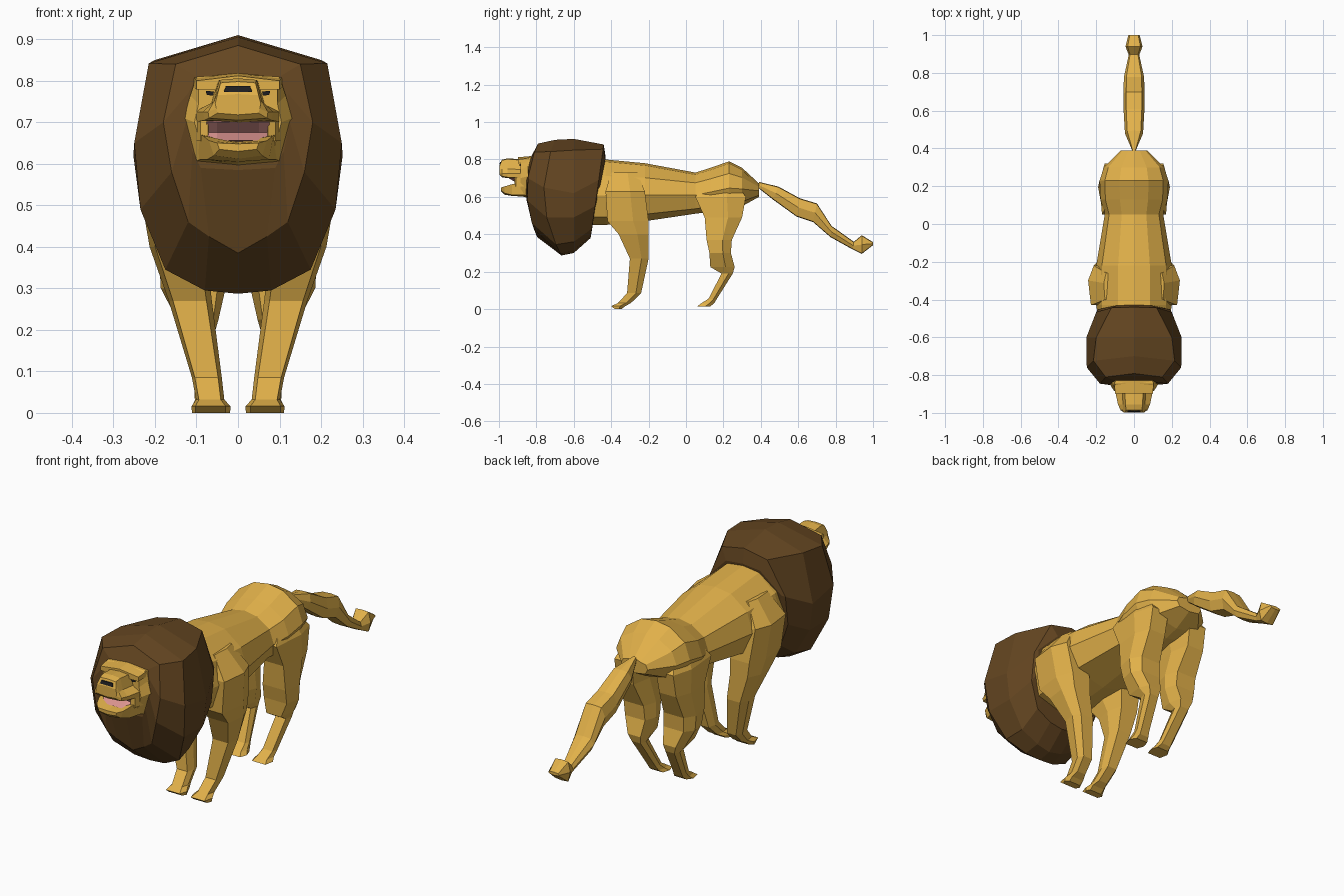
import bpy, bmesh, math


def material(name, rgb):
    m = bpy.data.materials.new(name)
    m.diffuse_color = (*rgb, 1)
    return m


GOLD = material("golden fur", (0.76, 0.44, 0.068))
BROWN = material("brown mane", (0.128, 0.061, 0.015))
PINK = material("pink mouth", (0.72, 0.30, 0.28))
BLACK = material("black", (0.012, 0.012, 0.014))


def loft(name, rings, mat):
    """Skin a list of equal-length closed rings and cap both ends."""
    bm = bmesh.new()
    vs = [[bm.verts.new(p) for p in r] for r in rings]
    n = len(vs[0])
    for a, b in zip(vs, vs[1:]):
        for i in range(n):
            j = (i + 1) % n
            bm.faces.new((a[i], a[j], b[j], b[i]))
    bm.faces.new(vs[0])
    bm.faces.new(vs[-1])
    bmesh.ops.recalc_face_normals(bm, faces=bm.faces)
    me = bpy.data.meshes.new(name)
    bm.to_mesh(me)
    bm.free()
    me.materials.append(mat)
    ob = bpy.data.objects.new(name, me)
    bpy.context.collection.objects.link(ob)
    return ob


def section(y, half, bow=0.0, lean=0.0):
    """Mirror a half outline (top to bottom centre); bow and lean move it in y by height."""
    pts = half + [(-x, z) for x, z in half[-2:0:-1]]
    return [(x, y + bow * (z - 0.63) ** 2 + lean * (z - 0.63), z) for x, z in pts]


def leg(name, rows, side):
    """Six-sided limb from rows of (x, z, half width, y front, y back)."""
    rings = []
    for cx, z, hx, y0, y1 in rows:
        cy, hy = (y0 + y1) / 2, (y1 - y0) / 2
        rings.append([(side * (cx + u * hx), cy + v * hy, z) for u, v in
                      ((1, .25), (.6, 1), (-.75, 1), (-1, 0), (-.75, -1), (.8, -1))])
    return loft(name, rings, GOLD)


# torso: y, top, bottom, half width
rings = []
for y, t, b, w in ((-.55, .80, .45, .18), (-.43, .80, .45, .20), (-.22, .78, .47, .20),
                   (.05, .73, .51, .155), (.13, .755, .52, .178), (.23, .79, .53, .182),
                   (.30, .755, .55, .16), (.39, .672, .60, .07)):
    h = t - b
    rings.append(section(y, [(0, t), (w * .42, t - .012), (w * .85, t - h * .25),
                             (w, b + h * .45), (w * .8, b + h * .12), (0, b)]))
loft("torso", rings, GOLD)

# legs
FRONT = [(.13, .73, .03, -.40, -.26), (.168, .63, .075, -.43, -.22), (.15, .47, .075, -.42, -.20),
         (.145, .40, .068, -.36, -.20), (.115, .27, .052, -.30, -.20), (.075, .085, .036, -.315, -.24),
         (.067, .032, .034, -.365, -.295), (.065, .016, .047, -.40, -.325), (.065, 0, .046, -.38, -.345)]
HIND = [(.10, .71, .03, .13, .24), (.115, .60, .068, .05, .32), (.118, .49, .066, .10, .30),
        (.112, .37, .078, .11, .245), (.108, .30, .078, .125, .24), (.097, .225, .05, .13, .26),
        (.092, .19, .035, .19, .25), (.072, .055, .033, .12, .165), (.068, .03, .036, .08, .15),
        (.066, .015, .046, .06, .13)]
for s, tag in ((1, "right"), (-1, "left")):
    leg("front_leg_" + tag, FRONT, s)
    leg("hind_leg_" + tag, HIND, s)

# tail: y, top, bottom, half width, lean
rings = []
for y, t, b, w, k in ((.39, .68, .645, .01, 0), (.48, .655, .585, .048, .4), (.60, .592, .495, .055, .2),
                      (.69, .565, .465, .055, .2), (.775, .445, .385, .054, .1), (.895, .36, .318, .028, .1),
                      (.94, .395, .295, .045, 0), (1.0, .358, .342, .03, 0)):
    m = (t + b) / 2
    rings.append([(x, y + k * (z - m), z) for x, y, z in section(
        y, [(0, t), (w * .75, t - .003), (w, m), (w * .75, b + .003), (0, b)])])
loft("tail", rings, GOLD)

# mane: rings from face opening, over the bulge, to the back of the neck
loft("mane", [
    section(-.855, [(0, .815), (.10, .81), (.12, .77), (.125, .70), (.11, .63), (.09, .59), (0, .585)], .8),
    section(-.85, [(0, .885), (.15, .84), (.18, .70), (.16, .58), (.12, .46), (.07, .425), (0, .385)], .9),
    section(-.76, [(0, .905), (.215, .842), (.250, .65), (.235, .49), (.175, .345), (.08, .295), (0, .287)], .8),
    section(-.60, [(0, .91), (.20, .85), (.252, .62), (.235, .49), (.16, .36), (.07, .315), (0, .30)]),
    section(-.475, [(0, .88), (.12, .855), (.20, .69), (.20, .55), (.15, .43), (.07, .39), (0, .38)], 0, .14),
    section(-.465, [(0, .81), (.09, .80), (.19, .70), (.17, .60), (.11, .52), (.05, .50), (0, .50)], 0, .2),
], BROWN)

# head
loft("head", [
    section(-.72, [(0, .80), (.09, .80), (.11, .76), (.12, .70), (.10, .61), (0, .60)]),
    section(-.845, [(0, .815), (.10, .81), (.115, .765), (.13, .71), (.105, .605), (0, .595)]),
    section(-.885, [(0, .795), (.095, .79), (.095, .745), (.105, .70), (.08, .615), (0, .605)]),
], GOLD)
loft("brow", [
    section(-.83, [(0, .818), (.105, .808), (.108, .785), (0, .785)]),
    section(-.898, [(0, .812), (.10, .80), (.10, .779), (0, .779)]),
], GOLD)
loft("muzzle", [
    section(-.86, [(0, .80), (.05, .795), (.065, .745), (.105, .725), (.105, .70), (0, .70)]),
    section(-.955, [(0, .806), (.045, .802), (.058, .75), (.085, .725), (.08, .705), (0, .70)]),
    section(-.985, [(0, .798), (.042, .795), (.058, .75), (.072, .725), (.07, .71), (0, .705)]),
    section(-.997, [(0, .768), (.05, .765), (.055, .745), (.052, .733), (.05, .722), (0, .718)]),
], GOLD)
loft("lower_jaw", [
    section(-.84, [(0, .655), (.10, .675), (.10, .61), (0, .60)]),
    section(-.93, [(0, .652), (.085, .668), (.075, .61), (0, .605)]),
    section(-.97, [(0, .65), (.07, .656), (.058, .62), (0, .612)]),
    section(-.99, [(0, .648), (.05, .65), (.045, .635), (0, .63)]),
], GOLD)

# mouth corners, in front of the wedge-shaped mouth lining
for s, tag in ((1, "right"), (-1, "left")):
    loft("mouth_corner_" + tag, [[(s * x, y, z) for x, y in ((.066, -.86), (.072, -.918), (.09, -.91), (.105, -.86))]
                                 for z in (.655, .715)], GOLD)
loft("mouth", [[(x, y, z) for y, z in ((-.86, .71), (-.95 + c, .701), (-.905, .675), (-.95 + c, .656), (-.86, .65))]
               for x, c in ((-.076, .03), (-.05, 0), (.05, 0), (.076, .03))], PINK)

# nose and eyes: thin dark plates
loft("nose", [[(-w, y, z), (w, y, z), (w, y + .006, z + .001), (-w, y + .006, z + .001)]
              for w, y, z in ((.034, -.9985, .773), (.029, -.993, .787))], BLACK)
for s, tag in ((1, "right"), (-1, "left")):
    loft("eye_" + tag, [[(s * x, y, z) for x, z in ((.060, .764), (.058, .774), (.078, .776), (.075, .766))]
                        for y in (-.889, -.882)], BLACK)
